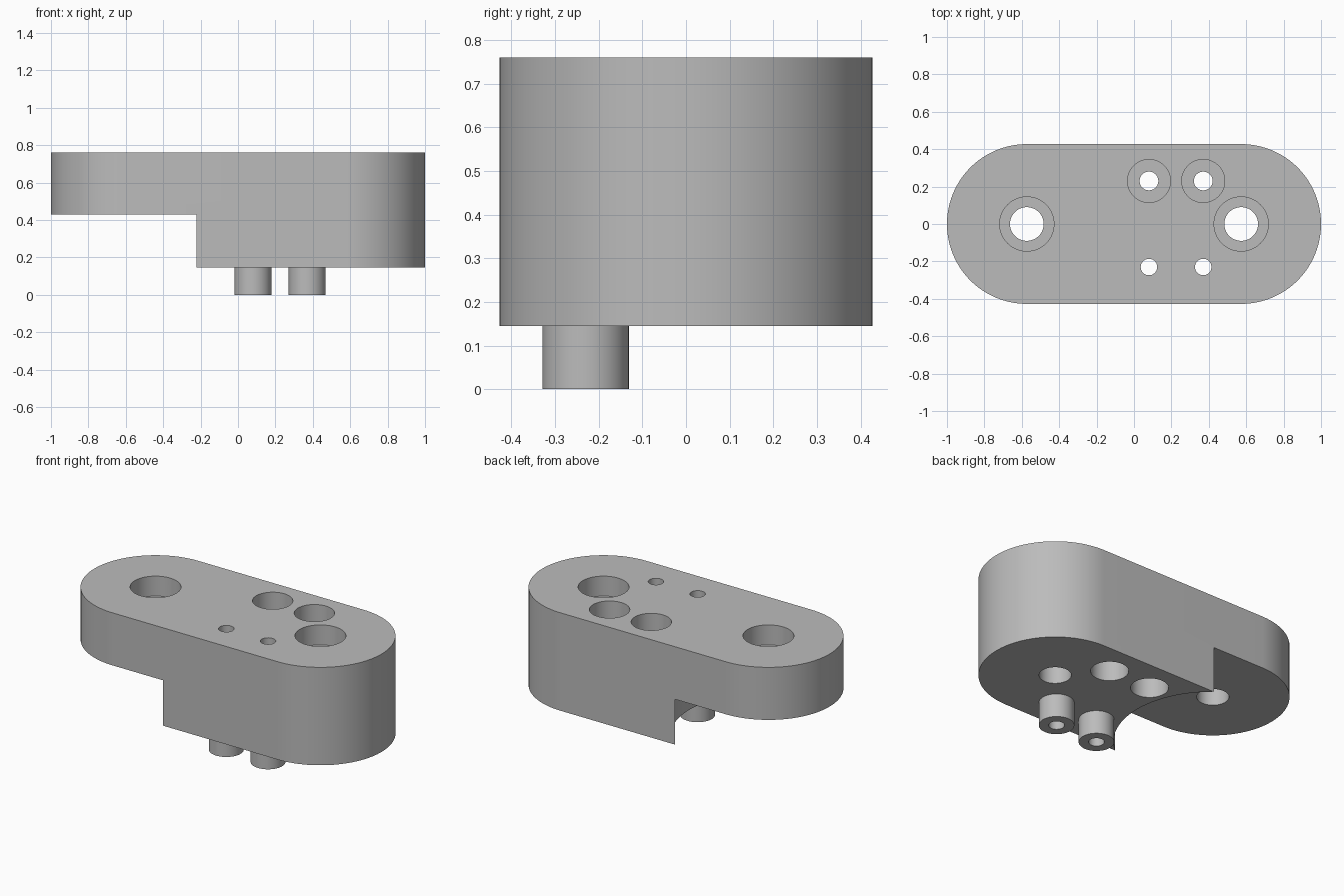
import bpy
import bmesh
from math import cos, sin, pi, radians

cube = bpy.data.objects.get("Cube")
if cube:
    bpy.data.objects.remove(cube, do_unlink=True)

TOP, BASE, STEP = 0.76, 0.145, 0.43    # heights of top, underside and raised underside
END_X, END_R = 0.573, 0.427            # centres and radius of the rounded ends
ROW_X, ROW_Y = (0.08, 0.37), 0.23      # small hole rows
OVER = 0.05                            # cutter overshoot

grey = bpy.data.materials.new("plain grey")
grey.use_nodes = True
colour = (0.5, 0.5, 0.5, 1)
grey.diffuse_color = colour
grey.node_tree.nodes["Principled BSDF"].inputs["Base Color"].default_value = colour


def prism(name, outline, z0, z1):
    """Extrude a flat outline from z0 to z1."""
    bm = bmesh.new()
    face = bm.faces.new([bm.verts.new((x, y, z0)) for x, y in outline])
    grown = bmesh.ops.extrude_face_region(bm, geom=[face])["geom"]
    verts = [v for v in grown if isinstance(v, bmesh.types.BMVert)]
    bmesh.ops.translate(bm, verts=verts, vec=(0, 0, z1 - z0))
    bmesh.ops.recalc_face_normals(bm, faces=bm.faces)
    mesh = bpy.data.meshes.new(name)
    bm.to_mesh(mesh)
    bm.free()
    mesh.materials.append(grey)
    obj = bpy.data.objects.new(name, mesh)
    bpy.context.collection.objects.link(obj)
    return obj


def arc(cx, cy, r, start, sweep, n):
    return [(cx + r * cos(start + sweep * i / n), cy + r * sin(start + sweep * i / n))
            for i in range(n + 1)]


def cylinder(name, x, y, r, z0, z1, n=64):
    return prism(name, arc(x, y, r, 0, 2 * pi, n)[:-1], z0, z1)


def combine(target, tool, operation):
    """Apply a boolean and remove the tool."""
    mod = target.modifiers.new("boolean", 'BOOLEAN')
    mod.operation = operation
    mod.solver = 'EXACT'
    mod.object = tool
    bpy.context.view_layer.objects.active = target
    bpy.ops.object.modifier_apply(modifier=mod.name)
    bpy.data.objects.remove(tool, do_unlink=True)


def drill(x, y, r, z0, z1, n=64):
    combine(body, cylinder("drill", x, y, r, z0, z1, n), 'DIFFERENCE')


# Rounded block
body = prism("connector_block",
             arc(END_X, 0, END_R, -pi / 2, pi, 64) + arc(-END_X, 0, END_R, pi / 2, pi, 64),
             BASE, TOP)

# Curved step under one end, concentric with that end
drill(-END_X, 0, 0.553, -OVER, STEP, 128)

# Pegs under the front row
for x in ROW_X:
    combine(body, cylinder("peg", x, -ROW_Y, 0.099, 0, BASE + OVER), 'UNION')

# Large counterbored holes at both ends
for x in (-END_X, END_X):
    drill(x, 0, 0.145, TOP - 0.125, TOP + OVER)
    drill(x, 0, 0.09, -OVER, TOP + OVER)

for x in ROW_X:
    # Narrow holes down through the pegs
    drill(x, -ROW_Y, 0.044, -OVER, TOP + OVER)
    # Back row: bore above, peg socket below, small hole between
    drill(x, ROW_Y, 0.115, TOP - 0.2, TOP + OVER)
    drill(x, ROW_Y, 0.106, BASE - OVER, BASE + 0.16)
    drill(x, ROW_Y, 0.05, -OVER, TOP + OVER)

# Smooth curved walls, sharp rims
bpy.ops.object.select_all(action='DESELECT')
body.select_set(True)
bpy.context.view_layer.objects.active = body
bpy.ops.object.shade_smooth_by_angle(angle=radians(30))
